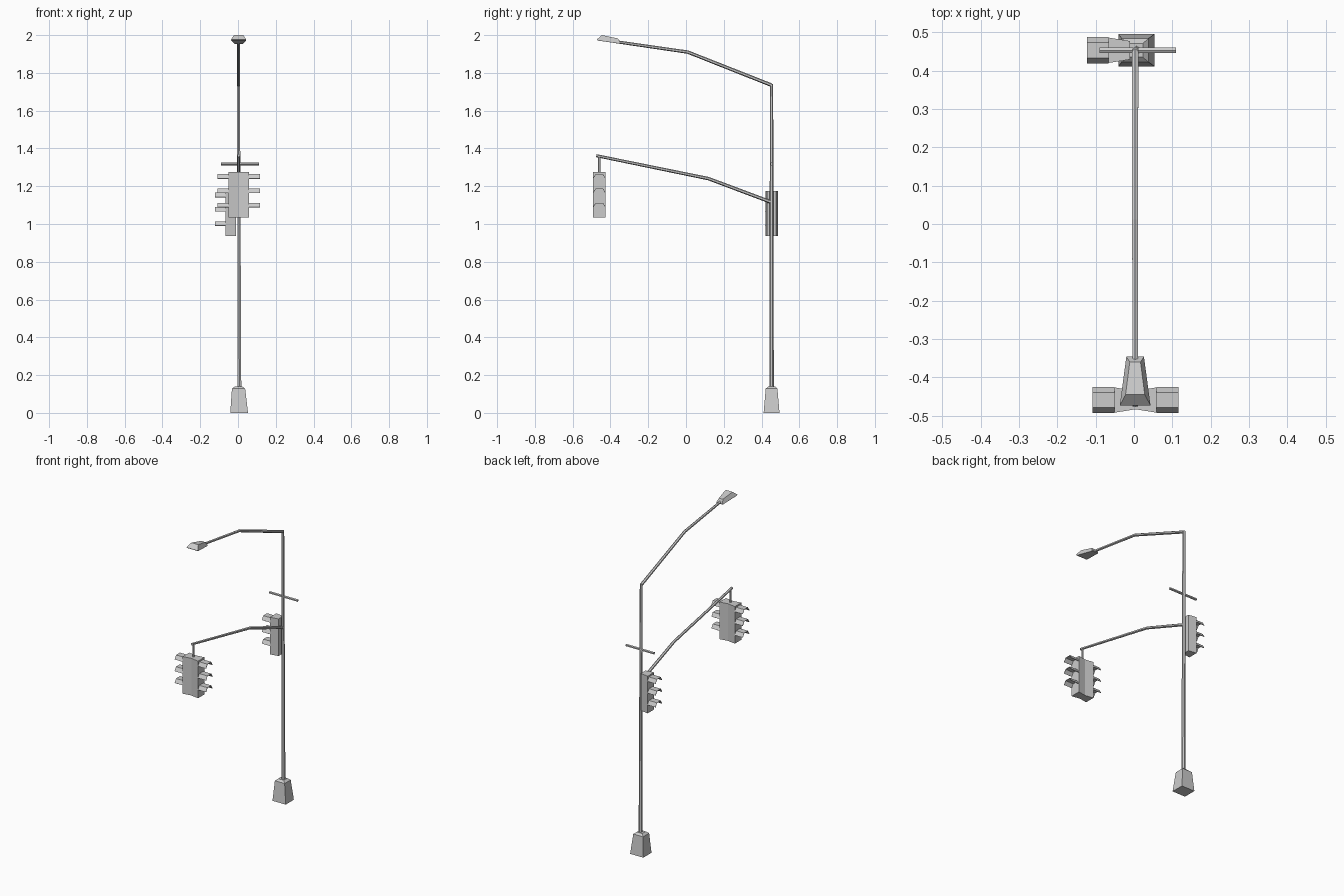
import bpy
import bmesh
from mathutils import Vector

if "Cube" in bpy.data.objects:
    bpy.data.objects.remove(bpy.data.objects["Cube"])

CX, PY = 0.003, 0.453   # pole axis


def make(name, bm, recalc=True):
    if recalc:
        bmesh.ops.recalc_face_normals(bm, faces=bm.faces[:])
    me = bpy.data.meshes.new(name)
    bm.to_mesh(me)
    bm.free()
    ob = bpy.data.objects.new(name, me)
    bpy.context.collection.objects.link(ob)
    return ob


def loft(bm, rings, caps=True):
    """Skin a list of equal-length point rings."""
    vs = [[bm.verts.new(p) for p in r] for r in rings]
    n = len(vs[0])
    for a, b in zip(vs, vs[1:]):
        for i in range(n if caps else n - 1):
            j = (i + 1) % n
            bm.faces.new((a[i], a[j], b[j], b[i]))
    if caps:
        bm.faces.new(vs[0][::-1])
        bm.faces.new(vs[-1])


def tube(name, pts, radii, sides=6):
    """Low-poly tapered tube along a path."""
    from math import cos, sin, tau
    pts = [Vector(p) for p in pts]
    rings = []
    for i, p in enumerate(pts):
        d = (pts[min(i + 1, len(pts) - 1)] - pts[max(i - 1, 0)]).normalized()
        side = Vector((0, 1, 0)) if abs(d.x) > 0.9 else Vector((1, 0, 0))
        up = d.cross(side)
        rings.append([p + radii[i] * (side * cos(tau * (k + .5) / sides) + up * sin(tau * (k + .5) / sides))
                      for k in range(sides)])
    bm = bmesh.new()
    loft(bm, rings)
    return make(name, bm)


def rect(cx, cy, hx, hy, z):
    return [(cx - hx, cy - hy, z), (cx + hx, cy - hy, z), (cx + hx, cy + hy, z), (cx - hx, cy + hy, z)]


def signal(name, back_x, y, z0, s):
    """Three-light signal facing s along x, with hoods."""
    face_x, z1 = back_x + s * 0.055, z0 + 0.24
    bm = bmesh.new()
    loft(bm, [[(x, y - h, z0), (x, y + h, z0), (x, y + h, z1), (x, y - h, z1)]
              for x, h in ((back_x, 0.024), (face_x, 0.033))])
    make(name + "_housing", bm)
    # open-bottomed hoods
    bm = bmesh.new()
    profile = [(-0.033, 0), (-0.019, 0.023), (0.019, 0.023), (0.033, 0)]
    for k in range(3):
        zb = z0 + 0.054 + k * 0.076
        loft(bm, [[(x, y + p, zb + q) for p, q in profile]
                  for x in (face_x, face_x + s * 0.057)], caps=False)
    ob = make(name + "_hoods", bm)
    mod = ob.modifiers.new("thickness", 'SOLIDIFY')
    mod.thickness = 0.003
    mod.offset = 0


# Footing
bm = bmesh.new()
loft(bm, [rect(0.006, PY, 0.047, 0.042, 0), rect(CX, PY, 0.035, 0.031, 0.128),
          rect(CX, PY, 0.02, 0.018, 0.14)])
make("footing", bm)

# Pole and upper arm
tube("pole", [(0.007, PY, 0.13), (CX, PY, 1.742)], [0.012, 0.0085])
tube("lamp_arm", [(CX, PY, 1.735), (CX, 0.01, 1.91), (CX, -0.37, 1.965)], [0.0095, 0.009, 0.008])

# Lamp head: rim in the middle, narrower lid, shallow lens below
def quad(y0, h0, z0, y1, h1, z1):
    return [(CX - h0, y0, z0), (CX + h0, y0, z0), (CX + h1, y1, z1), (CX - h1, y1, z1)]

bm = bmesh.new()
loft(bm, [quad(-0.468, 0.039, 1.971, -0.348, 0.022, 1.954),
          quad(-0.473, 0.040, 1.976, -0.346, 0.023, 1.958),
          quad(-0.445, 0.025, 2.0, -0.36, 0.014, 1.982)])
make("lamp_head", bm)

# Signal arm, hanger and cross bar
tube("signal_arm", [(CX, PY, 1.115), (CX, 0.12, 1.24), (CX, -0.475, 1.362)], [0.0095, 0.009, 0.008])
tube("hanger", [(CX, -0.459, 1.27), (CX, -0.459, 1.36)], [0.006, 0.006])
tube("cross_bar", [(-0.09, PY, 1.318), (0.11, PY, 1.318)], [0.008, 0.008])

# Signals: a back-to-back pair hanging, one on the pole
signal("hanging_left", 0.004, -0.459, 1.034, -1)
signal("hanging_right", 0.004, -0.459, 1.034, 1)
signal("pole_signal", -0.011, PY, 0.936, -1)
